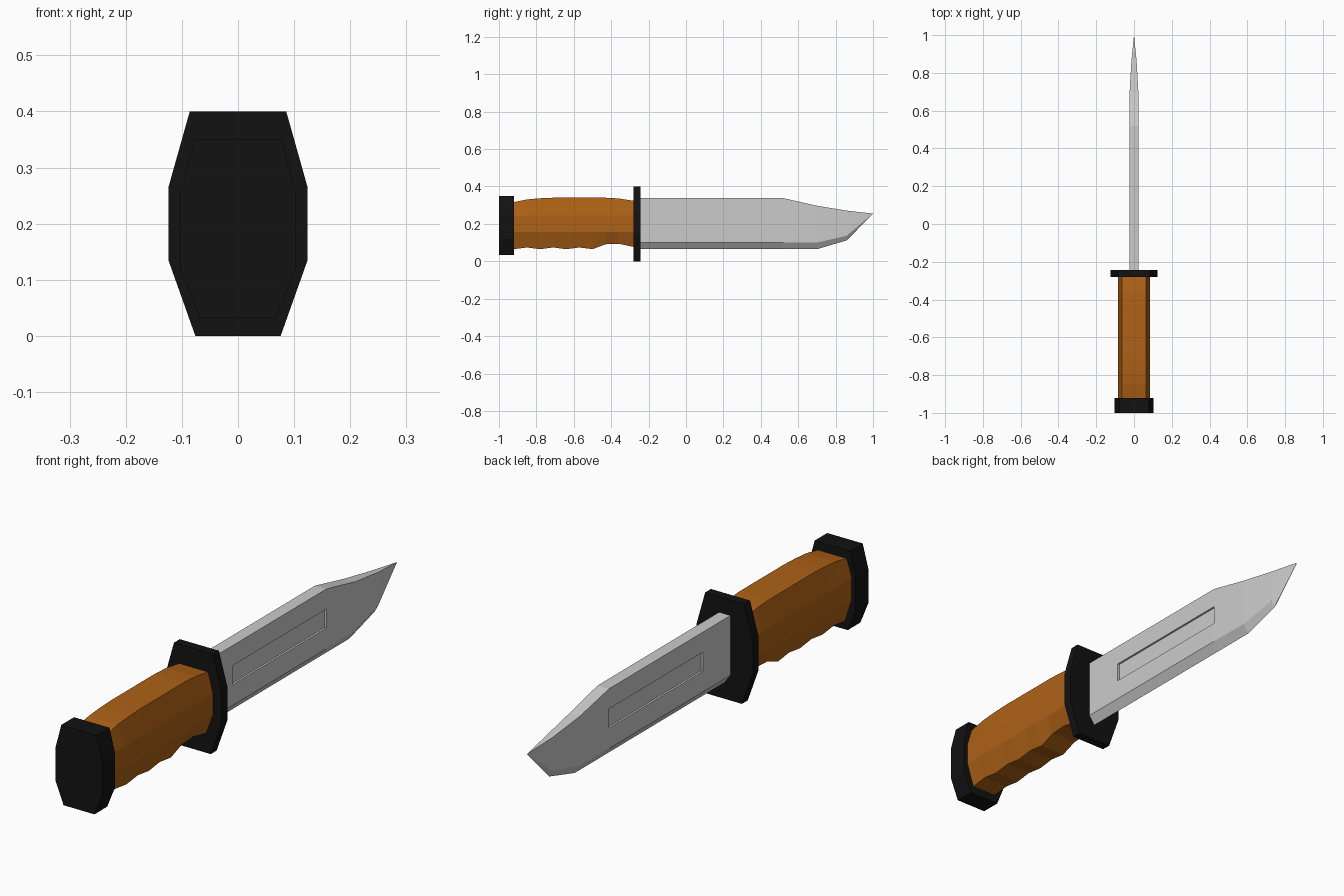
import bpy, bmesh

if "Cube" in bpy.data.objects:
    bpy.data.objects.remove(bpy.data.objects["Cube"])


def material(name, rgb):
    m = bpy.data.materials.new(name)
    m.diffuse_color = (*rgb, 1)
    m.use_nodes = True
    m.node_tree.nodes["Principled BSDF"].inputs["Base Color"].default_value = m.diffuse_color
    return m


def loft(name, sections, mat=None):
    """Skin a row of cross-sections; each is (y, right-side points top to bottom), mirrored in x."""
    bm = bmesh.new()
    rings = []
    for y, pts in sections:
        ring = pts + [(-x, z) for x, z in reversed(pts)]
        rings.append([bm.verts.new((x, y, z)) for x, z in ring])
    n = len(rings[0])
    for a, b in zip(rings, rings[1:]):
        for i in range(n):
            bm.faces.new((a[i], a[(i + 1) % n], b[(i + 1) % n], b[i]))
    bm.faces.new(rings[0])
    bm.faces.new(rings[-1])
    bmesh.ops.remove_doubles(bm, verts=bm.verts, dist=1e-5)
    bmesh.ops.recalc_face_normals(bm, faces=bm.faces)
    me = bpy.data.meshes.new(name)
    bm.to_mesh(me)
    bm.free()
    ob = bpy.data.objects.new(name, me)
    bpy.context.collection.objects.link(ob)
    if mat:
        me.materials.append(mat)
    return ob


brown = material("brown", (0.42, 0.12, 0.008))
black = material("black", (0.006, 0.006, 0.006))

# Guard and pommel: eight-sided plates
guard = [(0.086, 0.40), (0.124, 0.265), (0.124, 0.135), (0.076, 0.0)]
pommel = [(0.078, 0.35), (0.103, 0.255), (0.103, 0.12), (0.068, 0.033)]
loft("guard", [(-0.28, guard), (-0.243, guard)], black)
loft("pommel", [(-1.0, pommel), (-0.92, pommel)], black)

# Handle: constant flanks, arched top and finger-grooved underside (y, top, bottom)
grip = [(-0.93, 0.315, 0.064), (-0.85, 0.331, 0.074), (-0.78, 0.337, 0.065),
        (-0.71, 0.34, 0.074), (-0.64, 0.34, 0.065), (-0.57, 0.34, 0.074),
        (-0.50, 0.34, 0.065), (-0.43, 0.34, 0.091), (-0.36, 0.336, 0.094),
        (-0.27, 0.322, 0.075)]
loft("handle", [(y, [(0.064, t), (0.085, 0.245), (0.085, 0.157), (0.055, b)])
                for y, t, b in grip], brown)

# Blade: flat sides, ground cutting edge, clipped point (y, half width, spine, bevel, edge)
stations = [(-0.25, 0.025, 0.338, 0.10, 0.065), (0.52, 0.025, 0.338, 0.10, 0.065),
            (0.70, 0.023, 0.297, 0.10, 0.065), (0.86, 0.014, 0.271, 0.137, 0.112),
            (1.0, 0.0, 0.255, 0.255, 0.255)]
blade = loft("blade", [(y, [(w, s), (w, b), (0, e)]) for y, w, s, b, e in stations])

# Shallow groove cut in both sides of the blade
for side in (1, -1):
    bpy.ops.mesh.primitive_cube_add(size=1, location=(side * 0.037, 0.225, 0.22))
    cutter = bpy.context.object
    cutter.name = "groove_cutter"
    cutter.scale = (0.04, 0.59, 0.076)
    cutter.hide_render = True
    cutter.display_type = 'WIRE'
    mod = blade.modifiers.new("groove", 'BOOLEAN')
    mod.operation = 'DIFFERENCE'
    mod.solver = 'EXACT'
    mod.object = cutter
